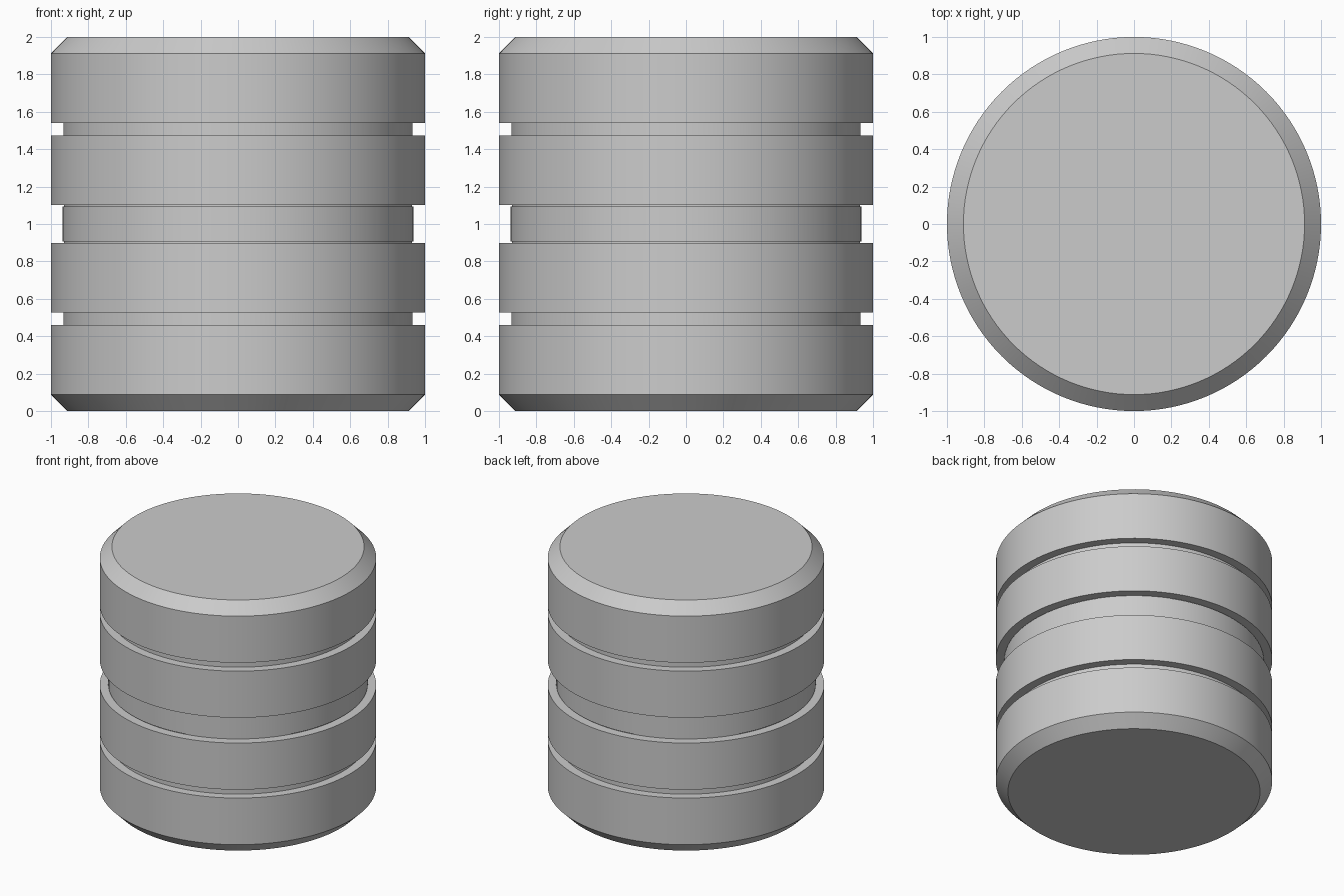
import bpy, bmesh, math

if "Cube" in bpy.data.objects:
    bpy.data.objects.remove(bpy.data.objects["Cube"])

SEGMENTS = 128


def lathe(name, profile):
    """Revolve an (r, z) profile that starts and ends on the axis."""
    bm = bmesh.new()
    verts = [bm.verts.new((r, 0, z)) for r, z in profile]
    edges = [bm.edges.new(pair) for pair in zip(verts, verts[1:])]
    bmesh.ops.spin(bm, geom=verts + edges, axis=(0, 0, 1), cent=(0, 0, 0),
                   angle=math.tau, steps=SEGMENTS, use_merge=True)
    bmesh.ops.remove_doubles(bm, verts=bm.verts, dist=1e-5)
    bmesh.ops.recalc_face_normals(bm, faces=bm.faces)
    mesh = bpy.data.meshes.new(name)
    bm.to_mesh(mesh)
    bm.free()
    obj = bpy.data.objects.new(name, mesh)
    bpy.context.collection.objects.link(obj)
    bpy.ops.object.select_all(action='DESELECT')
    obj.select_set(True)
    bpy.context.view_layer.objects.active = obj
    bpy.ops.object.shade_smooth_by_angle(angle=math.radians(30))
    return obj


# Grooved drum: lower half profile, mirrored about z = 1
lower = [(0, 0), (0.912, 0), (1, 0.088),
         (1, 0.46), (0.933, 0.46), (0.933, 0.527), (1, 0.527),
         (1, 0.899), (0.93, 0.899)]
upper = [(r, 2 - z) for r, z in reversed(lower)]
lathe("drum_body", lower + upper)

# Slightly raised band inside the wide middle groove
lathe("middle_band", [(0, 0.906), (0.939, 0.906), (0.939, 1.094), (0, 1.094)])
